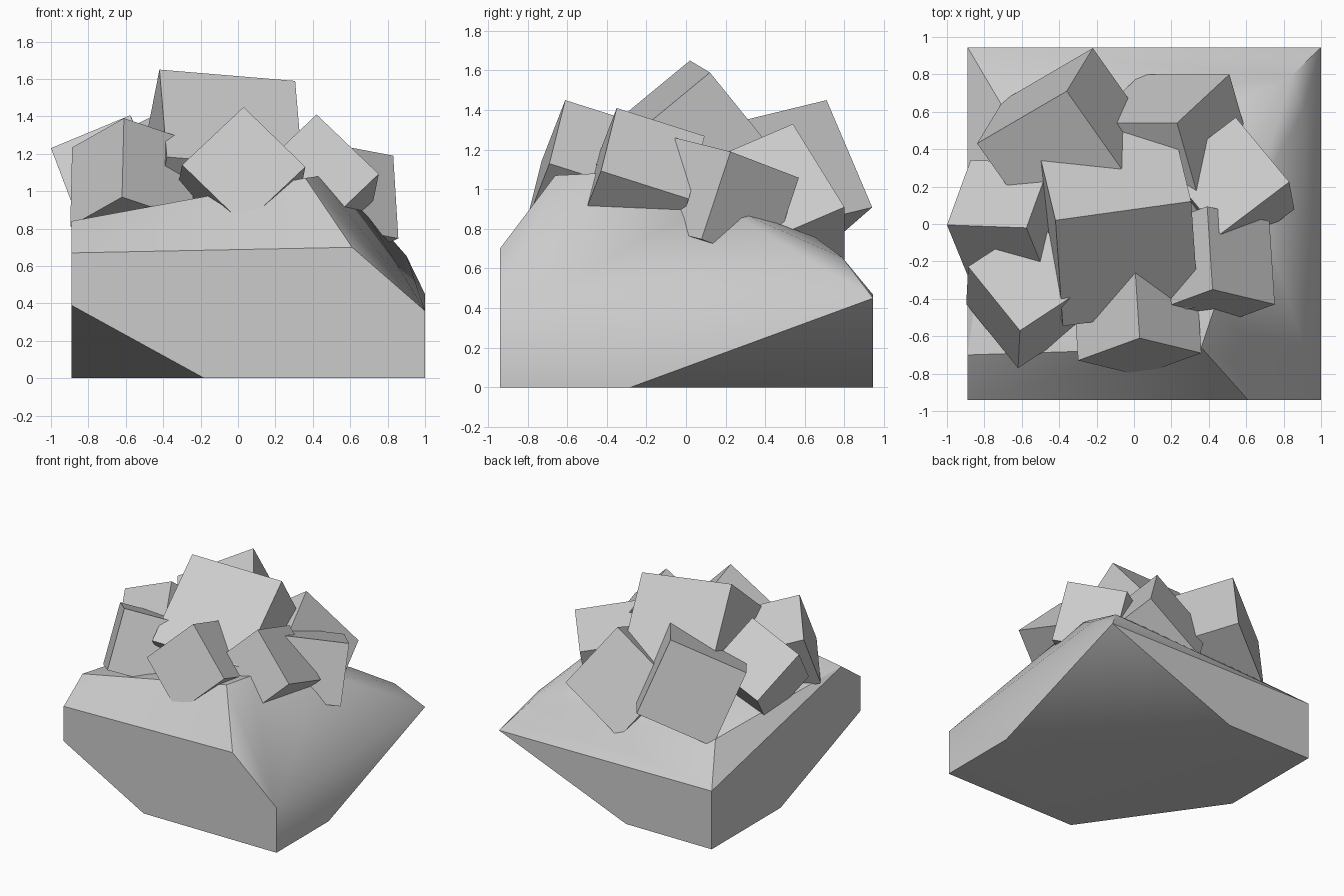
import bpy, bmesh, math
from mathutils import Vector

if "Cube" in bpy.data.objects:
    bpy.data.objects.remove(bpy.data.objects["Cube"])


def finish(bm, name):
    bmesh.ops.recalc_face_normals(bm, faces=bm.faces)
    mesh = bpy.data.meshes.new(name)
    bm.to_mesh(mesh)
    bm.free()
    obj = bpy.data.objects.new(name, mesh)
    bpy.context.collection.objects.link(obj)
    return obj


def hull(name, points):
    bm = bmesh.new()
    for p in points:
        bm.verts.new(p)
    res = bmesh.ops.convex_hull(bm, input=bm.verts)
    loose = [v for v in bm.verts if not v.link_faces]
    bmesh.ops.delete(bm, geom=loose, context='VERTS')
    bmesh.ops.dissolve_limit(bm, angle_limit=math.radians(1.5),
                             verts=bm.verts, edges=bm.edges)
    return finish(bm, name)


def block(name, corner, u, v, size):
    """Cube grown from one corner along edge u, edge v and u x v."""
    c, u = Vector(corner), Vector(u).normalized()
    v = Vector(v)
    v = (v - u * v.dot(u)).normalized()
    w = u.cross(v)
    bm = bmesh.new()
    bmesh.ops.create_cube(bm, size=1)
    for vert in bm.verts:
        k = (vert.co + Vector((.5, .5, .5))) * size
        vert.co = c + u * k.x + v * k.y + w * k.z
    return finish(bm, name)


# Faceted rock base: a block with its corners cut off
X0, X1, Y0, Y1 = -0.89, 1.0, -0.94, 0.945
base = hull("rock_base", [
    # underside with two chamfered corners
    (-0.18, Y0, 0), (X1, Y0, 0), (X1, -0.28, 0),
    (-0.13, Y1, 0), (X0, Y1, 0), (X0, 0.07, 0),
    # side corners
    (X0, Y0, 0.39), (X0, Y0, 0.67), (0.61, Y0, 0.70), (X1, Y0, 0.36),
    (X1, Y1, 0.45), (X0, Y1, 0.467), (0.90, 0.60, 0.655), (0.84, 0.79, 0.655),
    # sloping plateau
    (X0, -0.70, 0.84), (0.36, -0.66, 1.07), (0.43, -0.45, 1.08),
    (0.65, 0.145, 0.94), (0.55, 0.65, 0.76), (-0.71, 0.64, 0.72),
])
bpy.ops.object.select_all(action='DESELECT')
base.select_set(True)
bpy.context.view_layer.objects.active = base
bpy.ops.object.shade_smooth_by_angle(angle=math.radians(30))

# Heap of tumbled cubes
block("centre_block", (-.42, .02, 1.65), (.72, .10, -.06), (.04, -.57, -.47), .735)
block("front_block", (.03, -.61, 1.45), (.33, -.08, -.32), (-.33, -.12, -.31), .467)
block("front_right_block", (.42, -.35, 1.41), (.335, -.08, -.32), (-.33, -.12, -.31), .467)
block("right_block", (.83, .225, 1.19), (-.37, -.28, .07), (-.28, .34, -.13), .467)
block("back_left_block", (-.36, .71, 1.45), (-.48, -.28, -.243), (.14, .23, -.54), .605)
block("back_right_block", (.23, .54, 1.33), (.28, .26, -.42), (.10, -.35, -.15), .568)
block("front_left_block", (-.61, -.57, 1.39), (-.01, -.20, -.42), (-.28, .34, -.17), .467)
block("left_block", (-1.0, -.005, 1.23), (.41, -.015, .17), (.11, -.27, -.29), .46)
